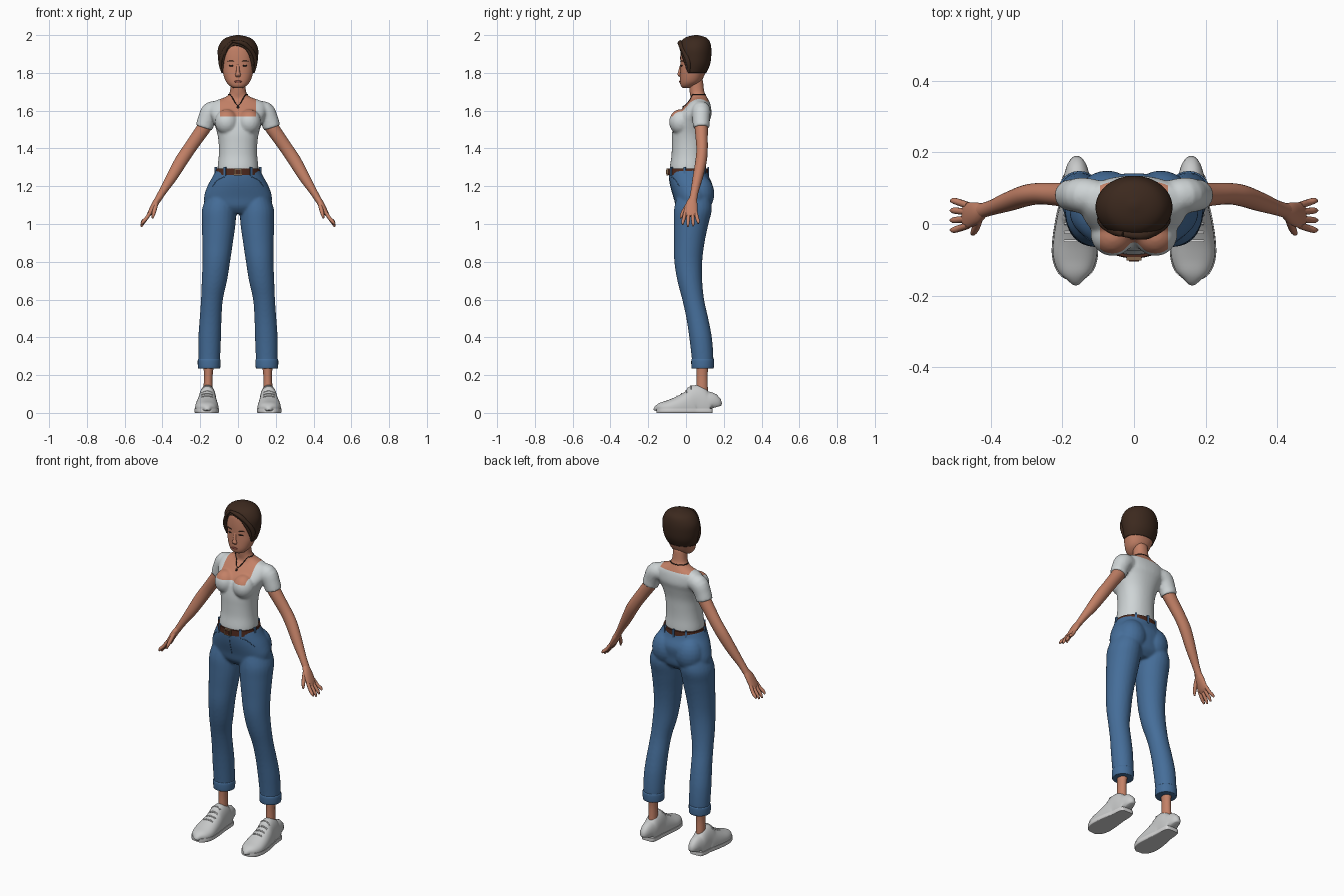
import bpy, bmesh, math
from mathutils import Vector, Matrix
from mathutils.bvhtree import BVHTree

cube = bpy.data.objects.get("Cube")
if cube:
    bpy.data.objects.remove(cube)


def material(name, r, g, b):
    m = bpy.data.materials.new(name)
    m.use_nodes = True
    m.diffuse_color = (r, g, b, 1)
    node = next(k for k in m.node_tree.nodes if k.type == 'BSDF_PRINCIPLED')
    node.inputs["Base Color"].default_value = (r, g, b, 1)
    node.inputs["Roughness"].default_value = 0.7
    return m


SKIN = material("skin", .55, .22, .135)
SHIRT = material("shirt grey", .62, .66, .67)
DENIM = material("denim blue", .06, .155, .32)
HAIR = material("hair brown", .045, .022, .013)
BELT = material("belt leather", .075, .022, .012)
SHOE = material("shoe grey", .58, .59, .59)
SOLE = material("sole white", .66, .66, .66)
DARK = material("dark brown", .02, .012, .01)
LIPS = material("lip red", .3, .08, .06)
BRASS = material("buckle brass", .22, .13, .07)

X, Y, Z = Vector((1, 0, 0)), Vector((0, 1, 0)), Vector((0, 0, 1))


def spline(pts, steps):
    """Smooth path through tuples of position and radii."""
    out = []
    for i in range(len(pts) - 1):
        a, b, c, d = (pts[max(i - 1, 0)], pts[i], pts[i + 1], pts[min(i + 2, len(pts) - 1)])
        for k in range(steps):
            t = k / steps
            out.append([q + t / 2 * (r - p + t * (2*p - 5*q + 4*r - s + t * (3*(q - r) + s - p)))
                        for p, q, r, s in zip(a, b, c, d)])
    return out + [list(pts[-1])]


def tube(bm, pts, side=1, n=24, flat=False, ref=Y, power=2, zlim=None, caps=(True, True), steps=4):
    """Loft of rings (x, y, z, radius, radius); flat keeps the rings level."""
    path = spline(pts, steps)
    rings = []
    for i, (x, y, z, ru, rv) in enumerate(path):
        ahead, behind = path[min(i + 1, len(path) - 1)], path[max(i - 1, 0)]
        t = Z if flat else (Vector(ahead[:3]) - Vector(behind[:3])).normalized()
        u = ref.cross(t).normalized()
        v = t.cross(u)
        ring = []
        for k in range(n):
            a = math.tau * k / n
            c, s = math.cos(a), math.sin(a)
            co = Vector((x, y, z))
            co += u * ru * math.copysign(abs(c) ** (2 / power), c)
            co += v * rv * math.copysign(abs(s) ** (2 / power), s)
            if zlim:
                co.z = min(max(co.z, zlim[0]), zlim[1])
            ring.append(bm.verts.new((co.x * side, co.y, co.z)))
        rings.append(ring)
    for a, b in zip(rings, rings[1:]):
        for k in range(n):
            bm.faces.new((a[k], a[(k + 1) % n], b[(k + 1) % n], b[k]))
    for use, ring in zip(caps, (rings[0], rings[-1])):
        if use:
            bm.faces.new(ring)


def ball(bm, loc, size, turn=0):
    m = Matrix.Translation(loc) @ Matrix.Rotation(turn, 4, 'Z') @ Matrix.Diagonal((*size, 1))
    bmesh.ops.create_uvsphere(bm, u_segments=20, v_segments=12, radius=1, matrix=m)


def box(bm, loc, size, turn=0):
    m = Matrix.Translation(loc) @ Matrix.Rotation(turn, 4, 'Z') @ Matrix.Diagonal((*size, 1))
    bmesh.ops.create_cube(bm, size=1, matrix=m)


def finish(mesh):
    mesh.shade_smooth()
    mesh.set_sharp_from_angle(angle=math.radians(50))


def build(name, bm, *mats):
    bmesh.ops.recalc_face_normals(bm, faces=bm.faces)
    mesh = bpy.data.meshes.new(name)
    bm.to_mesh(mesh)
    bm.free()
    for m in mats:
        mesh.materials.append(m)
    finish(mesh)
    ob = bpy.data.objects.new(name, mesh)
    bpy.context.collection.objects.link(ob)
    return ob


def fuse(ob, *mats):
    """Merge overlapping volumes into one smooth skin."""
    mod = ob.modifiers.new("Fuse", 'REMESH')
    mod.mode, mod.voxel_size = 'VOXEL', .007
    soft = ob.modifiers.new("Soften", 'SMOOTH')
    soft.factor, soft.iterations = .5, 5
    bpy.context.view_layer.update()
    dg = bpy.context.evaluated_depsgraph_get()
    mesh = bpy.data.meshes.new_from_object(ob.evaluated_get(dg))
    ob.modifiers.clear()
    ob.data = mesh
    mesh.materials.clear()
    for m in mats:
        mesh.materials.append(m)
    finish(mesh)


def cut(bm, co, normal):
    bmesh.ops.bisect_plane(bm, geom=bm.verts[:] + bm.edges[:] + bm.faces[:],
                           dist=1e-5, plane_co=co, plane_no=normal)


def surface(ob):
    bm = bmesh.new()
    bm.from_mesh(ob.data)
    tree = BVHTree.FromBMesh(bm)
    bm.free()
    return tree


def cord(name, tree, rays, radius, mat, closed=False):
    """Thin cord laid where rays (origin, direction) meet a surface."""
    hits = [tree.ray_cast(Vector(o), Vector(d))[0] for o, d in rays]
    hits = [h for h in hits if h]
    if len(hits) < 2:
        return
    cu = bpy.data.curves.new(name, 'CURVE')
    cu.dimensions, cu.bevel_depth, cu.bevel_resolution = '3D', radius, 1
    sp = cu.splines.new('POLY')
    sp.points.add(len(hits) - 1)
    for pt, h in zip(sp.points, hits):
        pt.co = (*h, 1)
    sp.use_cyclic_u = closed
    cu.materials.append(mat)
    bpy.context.collection.objects.link(bpy.data.objects.new(name, cu))


def level(rows):
    """Centred level rings from rows (z, y, half width, half depth)."""
    return [(0, y, z, rx, ry) for z, y, rx, ry in rows]


# Torso, neck and sleeves, with a square neckline in skin colour
bm = bmesh.new()
tube(bm, level([(1.265, .01, .106, .094), (1.30, .01, .108, .096), (1.36, .013, .102, .09),
                (1.42, .015, .102, .09), (1.48, .018, .11, .092), (1.54, .03, .13, .094),
                (1.58, .045, .147, .09), (1.62, .06, .15, .072), (1.645, .068, .135, .057),
                (1.66, .07, .1, .047), (1.675, .066, .062, .043), (1.70, .058, .043, .039),
                (1.77, .05, .04, .039)]), n=40, flat=True, power=2.2)
for s in (1, -1):
    ball(bm, (.06 * s, -.028, 1.54), (.062, .062, .068))
    tube(bm, [(.09, .075, 1.6, .045, .045), (.14, .08, 1.597, .052, .05),
              (.166, .08, 1.55, .048, .046), (.18, .081, 1.51, .046, .044)], s)
shirt = build("shirt_and_neck", bm, SHIRT, SKIN)
fuse(shirt, SHIRT, SKIN)
HALF, LOW, BACK = .095, 1.57, 1.648
bm = bmesh.new()
bm.from_mesh(shirt.data)
for co, no in ((X * HALF, X), (X * -HALF, X), (Z * LOW, Z), (Z * BACK, Z), (Y * .06, Y)):
    cut(bm, co, no)
for f in bm.faces:
    c = f.calc_center_median()
    f.material_index = int(abs(c.x) < HALF and c.z > (LOW if c.y < .06 else BACK))
bm.to_mesh(shirt.data)
bm.free()

# Necklace and pendant resting on the chest
rays = []
for k in range(36):
    a = math.tau * (k - 18) / 36
    d = Vector((math.sin(a), -math.cos(a), 0))
    rays.append((Vector((0, .06, 1.625 + .06 * min(1, abs(a)))) + d * .4, -d))
chest = surface(shirt)
cord("necklace", chest, rays, .0028, DARK, True)
hit = chest.ray_cast(Vector((0, -1, 1.617)), Y)[0]
bm = bmesh.new()
ball(bm, hit or (0, -.02, 1.617), (.007, .005, .01))
build("pendant", bm, DARK)

# Arms and hands
for s, label in ((1, "left"), (-1, "right")):
    bm = bmesh.new()
    tube(bm, [(.15, .08, 1.56, .036, .036), (.18, .081, 1.51, .037, .035), (.218, .083, 1.455, .035, .032),
              (.26, .085, 1.395, .034, .03), (.30, .08, 1.335, .034, .03), (.35, .063, 1.25, .029, .027),
              (.40, .045, 1.17, .02, .021), (.43, .036, 1.12, .017, .021)], s)
    tube(bm, [(.422, .038, 1.135, .016, .02), (.44, .03, 1.105, .017, .031),
              (.465, .024, 1.06, .013, .036), (.476, .024, 1.042, .008, .032)], s)
    for k in range(4):
        d = -.028 + .0187 * k
        drop = (.012, 0, .004, .018)[k]
        tube(bm, [(.464, .024 + d, 1.062, .0095, .0095), (.485, .024 + d * 1.25, 1.03, .0095, .0095),
                  (.503, .024 + d * 1.45, 1.005 + drop / 2, .009, .0085),
                  (.512, .024 + d * 1.45, .985 + drop, .004, .004)], s, n=10)
    tube(bm, [(.432, .018, 1.115, .011, .012), (.44, -.005, 1.08, .011, .011),
              (.448, -.022, 1.05, .009, .009), (.453, -.028, 1.03, .004, .004)], s, n=10)
    build(label + "_arm", bm, SKIN)

# Jeans: hips and both legs
bm = bmesh.new()
tube(bm, level([(1.055, .035, .1, .06), (1.09, .037, .165, .09), (1.14, .035, .18, .1),
                (1.2, .03, .162, .112), (1.25, .016, .135, .106), (1.29, .011, .115, .101)]),
     n=40, flat=True, power=2.15)
for s in (1, -1):
    ball(bm, (.075 * s, .07, 1.16), (.085, .08, .1))
    tube(bm, [(.09, .04, 1.16, .07, .085), (.1, .037, 1.08, .09, .1), (.102, .027, 1.0, .089, .092),
              (.108, .017, .9, .081, .081), (.115, .012, .8, .073, .074), (.125, .02, .7, .067, .066),
              (.138, .038, .6, .058, .058), (.145, .06, .5, .058, .058), (.15, .077, .4, .06, .06),
              (.152, .087, .3, .058, .058), (.153, .088, .245, .055, .055)], s, flat=True)
jeans = build("jeans", bm, DENIM)
fuse(jeans, DENIM)

# Pocket edges and fly seam
denim_surface = surface(jeans)
for s, label in ((1, "left"), (-1, "right")):
    line = [(s * (.065 + .07 * t), 1.25 - .05 * t ** 2) for t in (0, .2, .4, .6, .8, 1)]
    cord(label + "_pocket_edge", denim_surface, [((x, -1, z), Y) for x, z in line], .002, DENIM)
cord("fly_seam", denim_surface, [((.004, -1, 1.25 - .02 * k), Y) for k in range(7)], .002, DENIM)

# Belt, buckle and belt loops
bm = bmesh.new()
tube(bm, level([(1.26, .011, .122, .107), (1.293, .011, .117, .105)]), n=48, flat=True, power=2.1, steps=1)
build("belt", bm, BELT)
bm = bmesh.new()
box(bm, (0, -.097, 1.276), (.042, .01, .036))
build("buckle", bm, BRASS)
bm = bmesh.new()
box(bm, (0, -.1, 1.276), (.028, .01, .022))
build("buckle_center", bm, BELT)
bm = bmesh.new()
for deg in (35, 80, 145, 180, 215, 280, 325):
    a = math.radians(deg)
    box(bm, (.12 * math.sin(a), .011 - .107 * math.cos(a), 1.277), (.012, .01, .048), a)
build("belt_loops", bm, DENIM)

# Cuffs, ankles and shoes
for s, label in ((1, "left"), (-1, "right")):
    bm = bmesh.new()
    tube(bm, [(.153, .088, .235, .053, .053), (.153, .088, .24, .059, .059),
              (.153, .088, .28, .06, .06), (.153, .088, .287, .054, .054)], s, flat=True)
    build(label + "_cuff", bm, DENIM)
    bm = bmesh.new()
    tube(bm, [(.158, .085, .06, .026, .034), (.158, .085, .14, .024, .03),
              (.157, .085, .2, .023, .029), (.155, .087, .27, .03, .034)], s, flat=True)
    build(label + "_ankle", bm, SKIN)
    # each row: y, centre x, half width, height
    rows = [(.139, .16, .02, .07), (.132, .16, .036, .105), (.1, .16, .043, .118), (.055, .161, .046, .148),
            (.02, .163, .052, .12), (-.04, .165, .06, .088), (-.09, .165, .061, .068),
            (-.13, .164, .048, .055), (-.15, .163, .026, .04), (-.154, .163, .01, .025)]
    bm = bmesh.new()
    tube(bm, [(x, y, .35 * h, w, .65 * h) for y, x, w, h in rows], s, n=32, ref=Z, power=2.3, zlim=(.004, 1))
    shoe = build(label + "_shoe", bm, SHOE)
    bm = bmesh.new()
    tube(bm, [(x, y * 1.015, .012, w + .003, .03) for y, x, w, h in rows], s, n=32, ref=Z,
         power=3, zlim=(0, .022))
    build(label + "_sole", bm, SOLE)
    top = surface(shoe)
    for k in range(4):
        y = .025 - .024 * k
        cord(label + "_lace", top, [((s * (.164 + .0075 * j), y, 1), -Z) for j in range(-4, 5)], .004, SOLE)

# Head and nose
bm = bmesh.new()
tube(bm, level([(1.72, .002, .022, .018), (1.73, .008, .042, .035), (1.755, .024, .064, .056),
                (1.80, .036, .08, .067), (1.84, .046, .085, .076), (1.90, .05, .088, .08),
                (1.95, .05, .08, .072), (1.98, .05, .04, .04)]), n=40, flat=True, power=2.2)
tube(bm, [(0, -.024, 1.845, .007, .007), (0, -.032, 1.805, .01, .01), (0, -.034, 1.79, .015, .011),
          (0, -.028, 1.778, .01, .006)], n=14, flat=True)
build("head", bm, SKIN)

# Eyes, brows and mouth
eyes, brows, mouth = bmesh.new(), bmesh.new(), bmesh.new()
for s in (1, -1):
    ball(eyes, (.036 * s, -.0235, 1.838), (.014, .004, .0045), s * .38)
    ball(brows, (.038 * s, -.0235, 1.862), (.018, .0045, .003), s * .4)
ball(mouth, (0, -.0325, 1.754), (.021, .0045, .0055))
build("eyes", eyes, DARK)
build("eyebrows", brows, HAIR)
build("mouth", mouth, LIPS)

# Hair cap, cut away over the face along a side parting
bm = bmesh.new()
tube(bm, level([(1.80, .036, .088, .071), (1.84, .045, .1, .081), (1.88, .047, .106, .086),
                (1.93, .047, .106, .087), (1.97, .05, .085, .074), (1.99, .052, .053, .048),
                (2.0, .054, .008, .008)]), n=48, flat=True, caps=(False, True))
part = Vector((-.03, 0, 1.864))
slopes = [Vector((k, 2.6, 1)) for k in (.35, -.35)]
for no in slopes:
    cut(bm, part, no)
face_side = [f for f in bm.faces if all((f.calc_center_median() - part).dot(no) < 0 for no in slopes)]
bmesh.ops.delete(bm, geom=face_side, context='FACES')
hair = build("hair", bm, HAIR)
shell = hair.modifiers.new("Thickness", 'SOLIDIFY')
shell.thickness, shell.offset = .016, -1

# Swept locks framing the forehead
bm = bmesh.new()
tube(bm, [(-.03, -.028, 1.967, .006, .008), (.03, -.03, 1.955, .012, .014), (.075, -.008, 1.91, .012, .014),
          (.092, .012, 1.86, .011, .014), (.086, .016, 1.805, .004, .005)], n=12)
tube(bm, [(.03, -.028, 1.967, .006, .008), (.055, -.018, 1.94, .011, .014), (.083, 0, 1.89, .012, .014),
          (.093, .014, 1.85, .01, .014), (.085, .018, 1.805, .004, .005)], -1, n=12)
build("hair_locks", bm, HAIR)
